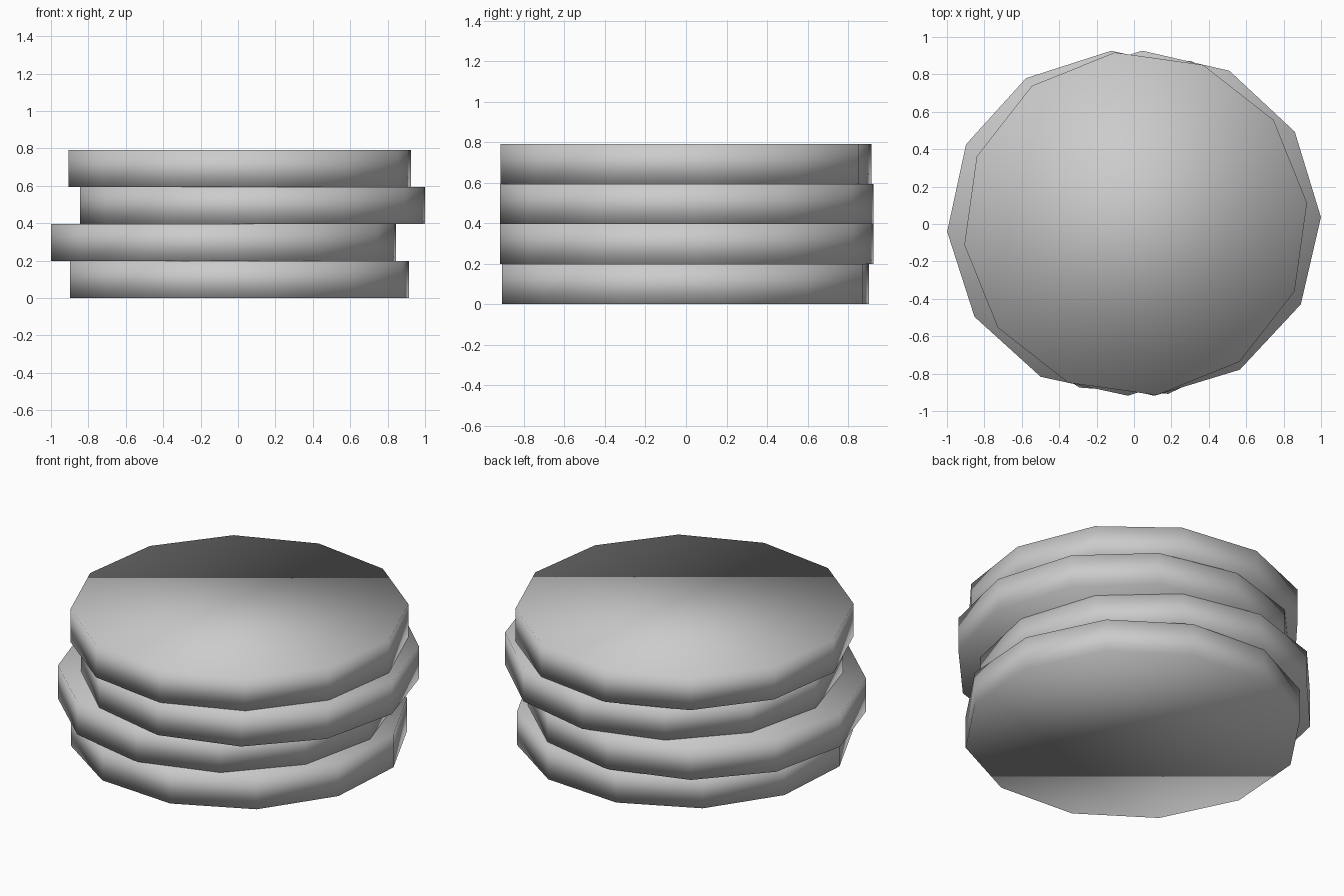
import bpy
import math

if "Cube" in bpy.data.objects:
    bpy.data.objects.remove(bpy.data.objects["Cube"])

RADIUS = 0.923
HEIGHT = 0.198

# centre x, centre y, turn in degrees - from bottom to top
LAYERS = [
    (0.008, -0.002, 11.0),
    (-0.077, 0.004, 2.8),
    (0.077, 0.004, 2.0),
    (0.009, 0.001, 7.0),
]


def disc(index, x, y, turn):
    """Twelve-sided stacked disc with smooth shading."""
    bpy.ops.mesh.primitive_cylinder_add(
        vertices=12, radius=RADIUS, depth=HEIGHT,
        location=(x, y, HEIGHT * (index + 0.5)),
        rotation=(0, 0, math.radians(turn)))
    obj = bpy.context.object
    obj.name = f"stacked_disc_{index + 1}"
    bpy.ops.object.shade_smooth()


# Loosely stacked pile of discs
for i, layer in enumerate(LAYERS):
    disc(i, *layer)
